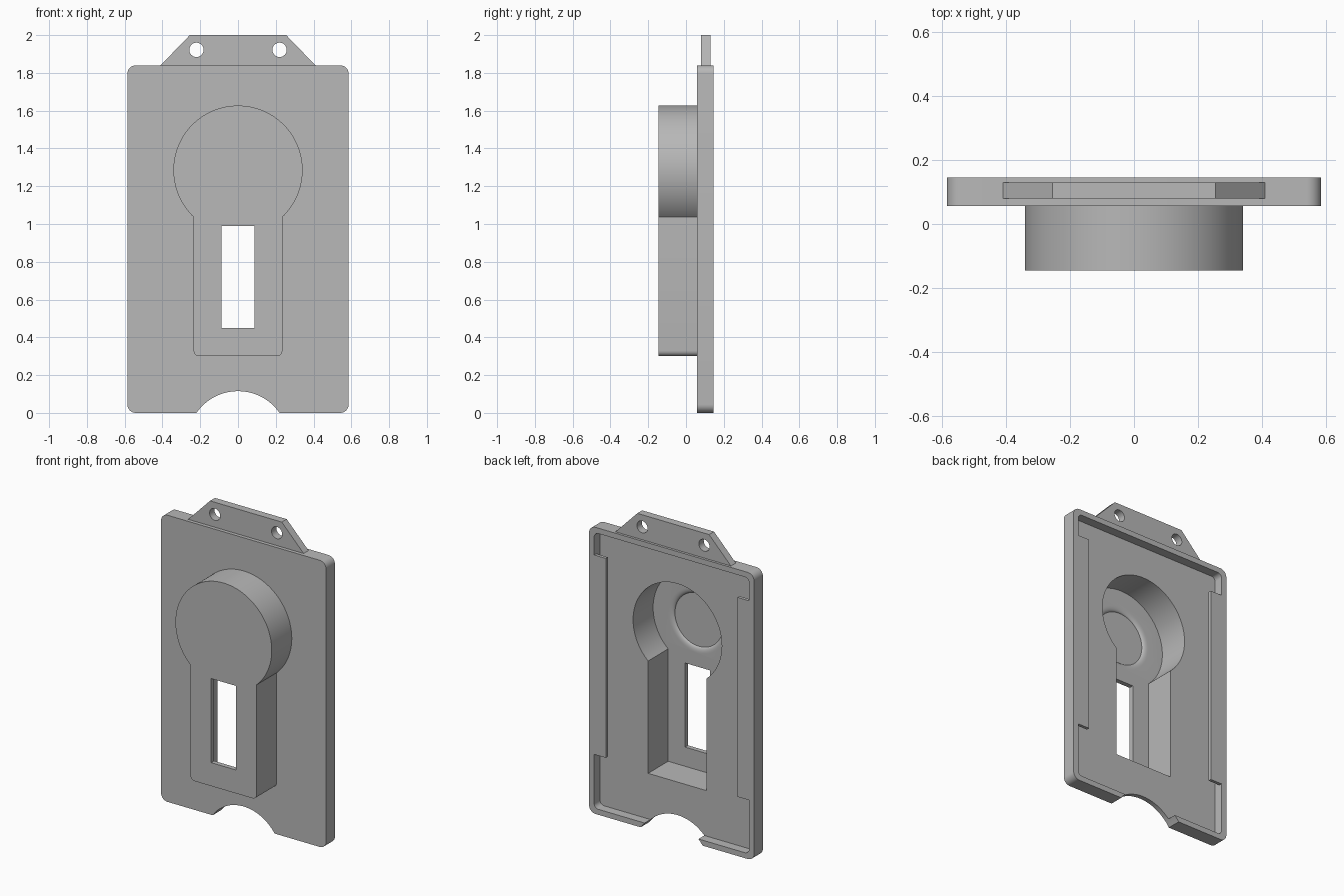
import bpy
import bmesh
from math import sin, cos, pi, asin, sqrt

if "Cube" in bpy.data.objects:
    bpy.data.objects.remove(bpy.data.objects["Cube"], do_unlink=True)

grey = bpy.data.materials.new("plain_grey")
grey.use_nodes = True
GREY = (0.48, 0.48, 0.48, 1)
grey.diffuse_color = GREY
grey.node_tree.nodes["Principled BSDF"].inputs["Base Color"].default_value = GREY

FRONT, BACK = -0.146, 0.146      # overall depth
PLATE_FRONT, POCKET = 0.057, 0.087
FLOOR = -0.116                   # inside face of the housing front
HUB_Z = 1.285                    # centre of the round housing


def add_object(name, bm):
    bmesh.ops.recalc_face_normals(bm, faces=bm.faces)
    mesh = bpy.data.meshes.new(name)
    bm.to_mesh(mesh)
    bm.free()
    mesh.materials.append(grey)
    ob = bpy.data.objects.new(name, mesh)
    bpy.context.collection.objects.link(ob)
    return ob


def extrude(name, outline, y0, y1):
    """Extrude an (x, z) outline from y0 to y1."""
    bm = bmesh.new()
    face = bm.faces.new([bm.verts.new((x, y0, z)) for x, z in outline])
    new = bmesh.ops.extrude_face_region(bm, geom=[face])["geom"]
    verts = [v for v in new if isinstance(v, bmesh.types.BMVert)]
    bmesh.ops.translate(bm, verts=verts, vec=(0, y1 - y0, 0))
    return add_object(name, bm)


def arc(cx, cz, r, a0, a1, n):
    return [(cx + r * cos(a0 + (a1 - a0) * i / n),
             cz + r * sin(a0 + (a1 - a0) * i / n)) for i in range(n + 1)]


def circle(cx, cz, r, n=64):
    return arc(cx, cz, r, 0, 2 * pi, n)[:-1]


def rounded_rect(x, z0, z1, r):
    corners = [(x - r, z1 - r), (r - x, z1 - r), (r - x, z0 + r), (x - r, z0 + r)]
    points = []
    for i, (cx, cz) in enumerate(corners):
        points += arc(cx, cz, r, i * pi / 2, (i + 1) * pi / 2, 8)
    return points


def rect(x0, x1, z0, z1):
    return [(x0, z0), (x1, z0), (x1, z1), (x0, z1)]


def keyhole(r, half, bottom, corner):
    """Round head on a straight stem."""
    start = -pi / 2 + asin(half / r)
    points = arc(0, HUB_Z, r, start, pi - start, 96)
    if corner:
        points += arc(corner - half, bottom + corner, corner, pi, 1.5 * pi, 6)
        points += arc(half - corner, bottom + corner, corner, -pi / 2, 0, 6)
    else:
        points += [(-half, bottom), (half, bottom)]
    return points


def cut(ob, cutters):
    for c in cutters:
        c.hide_render = True
        mod = ob.modifiers.new("cut", "BOOLEAN")
        mod.operation, mod.solver, mod.object = "DIFFERENCE", "EXACT", c
    bpy.context.view_layer.update()
    graph = bpy.context.evaluated_depsgraph_get()
    mesh = bpy.data.meshes.new_from_object(ob.evaluated_get(graph))
    ob.modifiers.clear()
    ob.data = mesh
    for c in cutters:
        bpy.data.objects.remove(c, do_unlink=True)


def cavity():
    return extrude("cavity_cutter", keyhole(0.315, 0.208, 0.327, 0), FLOOR, 0.3)


# Card plate: shallow pocket behind, thumb notch below, opening into the housing
plate = extrude("card_plate", rounded_rect(0.586, 0, 1.84, 0.045), PLATE_FRONT, BACK)
cut(plate, [
    extrude("pocket_cutter", rounded_rect(0.55, 0.035, 1.805, 0.03), POCKET, 0.3),
    extrude("notch_cutter", circle(0, -0.153, 0.268, 96), -0.3, 0.3),
    cavity(),
])

# Hollow keyhole housing with a window and a shallow round seat inside
housing = extrude("housing", keyhole(0.342, 0.235, 0.3, 0.03), FRONT, 0.07)

bm = bmesh.new()
profile = [(0.17, FLOOR - 0.015)]
profile += [(0.205 - 0.035 * cos(t * pi / 12), FLOOR - 0.015 + 0.015 * sin(t * pi / 12))
            for t in range(1, 7)]
profile.append((0.205, FLOOR + 0.03))
rings = [[bm.verts.new((x, y, z)) for x, z in circle(0, HUB_Z, r)] for r, y in profile]
for a, b in zip(rings, rings[1:]):
    for i in range(len(a)):
        bm.faces.new((a[i - 1], a[i], b[i], b[i - 1]))
bm.faces.new(rings[0])
bm.faces.new(rings[-1])
seat = add_object("seat_cutter", bm)

cut(housing, [
    cavity(),
    extrude("window_cutter", rect(-0.088, 0.088, 0.45, 0.99), -0.3, 0),
    seat,
])

# Hanging tab with two cord holes
tab = extrude("hanging_tab", [(-0.41, 1.82), (0.41, 1.82), (0.41, 1.84),
                              (0.255, 2), (-0.255, 2), (-0.41, 1.84)], 0.08, 0.13)
cut(tab, [extrude("hole_cutter", circle(s * 0.22, 1.922, 0.038, 40), 0, 0.3)
          for s in (-1, 1)])

# Retaining rails overhanging the pocket sides
rails = [extrude(name, rect(*sorted((s * 0.467, s * 0.551)), 0.38, 1.66), 0.126, BACK)
         for name, s in (("left_rail", 1), ("right_rail", -1))]

# Smooth the curved walls, keep edges sharp
for ob in [plate, housing, tab] + rails:
    bpy.ops.object.select_all(action="DESELECT")
    ob.select_set(True)
    bpy.context.view_layer.objects.active = ob
    bpy.ops.object.shade_smooth_by_angle(angle=pi / 6)
